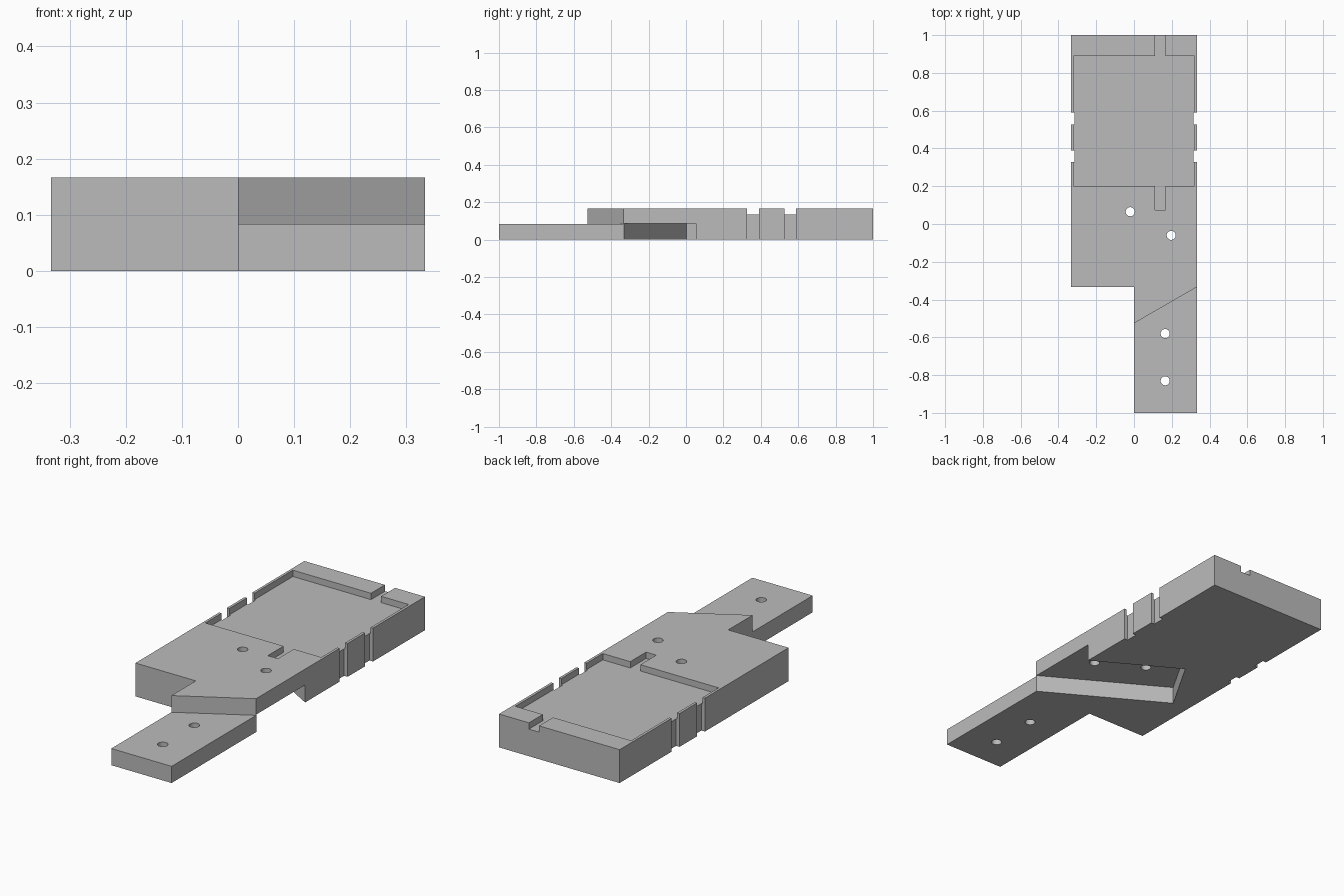
import bpy, bmesh, math
from mathutils import Vector

cube = bpy.data.objects.get("Cube")
if cube:
    bpy.data.objects.remove(cube, do_unlink=True)

W = 1 / 3            # half width of the body, full width of the arm
TOP = 1 / 6          # full thickness
STEP = TOP / 2       # thickness of the arm
FLOOR = 0.135        # tray floor height
SLOPE = math.tan(math.radians(30))
OUT = 0.1            # overshoot of cutters

grey = bpy.data.materials.new("plain grey")
grey.use_nodes = True
grey.diffuse_color = (0.5, 0.5, 0.5, 1)
grey.node_tree.nodes["Principled BSDF"].inputs["Base Color"].default_value = (0.5, 0.5, 0.5, 1)


def prism(name, outline, z0, z1):
    """Extrude a flat outline from z0 up to z1."""
    bm = bmesh.new()
    face = bm.faces.new([bm.verts.new((x, y, z0)) for x, y in outline])
    grown = bmesh.ops.extrude_face_region(bm, geom=[face])["geom"]
    verts = [v for v in grown if isinstance(v, bmesh.types.BMVert)]
    bmesh.ops.translate(bm, verts=verts, vec=(0, 0, z1 - z0))
    bmesh.ops.recalc_face_normals(bm, faces=bm.faces)
    mesh = bpy.data.meshes.new(name)
    bm.to_mesh(mesh)
    bm.free()
    mesh.materials.append(grey)
    obj = bpy.data.objects.new(name, mesh)
    bpy.context.collection.objects.link(obj)
    return obj


def box(x0, x1, y0, y1):
    return [(x0, y0), (x1, y0), (x1, y1), (x0, y1)]


def cut(target, outline, z0, z1):
    """Subtract a prism from the target and discard the cutter."""
    cutter = prism("cutter", outline, z0, z1)
    cutter.hide_render = True
    mod = target.modifiers.new("cut", 'BOOLEAN')
    mod.operation = 'DIFFERENCE'
    mod.solver = 'EXACT'
    mod.object = cutter
    bpy.context.view_layer.objects.active = target
    bpy.ops.object.modifier_apply(modifier=mod.name)
    bpy.data.objects.remove(cutter, do_unlink=True)


# Block with a narrow arm at the front
body = prism("tray_body_with_arm",
             [(-W, -W), (0, -W), (0, -1), (W, -1), (W, 1), (-W, 1)], 0, TOP)

# Arm lowered in front of a slanted shoulder
cut(body, [(-OUT, -W - (W + OUT) * SLOPE), (-OUT, -1 - OUT), (W + OUT, -1 - OUT),
           (W + OUT, -W + OUT * SLOPE)], STEP, TOP + OUT)

# Slanted socket underneath, open on the left side, as wide as the arm
along = Vector((math.cos(math.radians(-30)), math.sin(math.radians(-30))))
across = Vector((-along.y, along.x))
corner = Vector((W, -W + 0.002)) - along * 2 * W
mouth = corner + along * (2 * W + 0.3)
cut(body, [corner, mouth, mouth + across * W, corner + across * W], -OUT, 0.087)

# Shallow tray with a cable channel at each end
x, y0, y1, c0, c1 = 0.32, 0.2, 0.89, 0.112, 0.168
cut(body, [(-x, y0), (c0, y0), (c0, 0.075), (c1, 0.075), (c1, y0), (x, y0),
           (x, y1), (c1, y1), (c1, 1 + OUT), (c0, 1 + OUT), (c0, y1), (-x, y1)],
    FLOOR, TOP + OUT)

# Two upright grooves on each side
for side in (-1, 1):
    for y in (0.358, 0.558):
        xs = sorted((side * 0.314, side * (W + OUT)))
        cut(body, box(*xs, y - 0.031, y + 0.031), -OUT, TOP + OUT)

# Screw holes
for hx, hy in ((-0.02, 0.065), (0.197, -0.06), (0.165, -0.58), (0.165, -0.83)):
    ring = [(hx + 0.024 * math.cos(a * math.tau / 32),
             hy + 0.024 * math.sin(a * math.tau / 32)) for a in range(32)]
    cut(body, ring, -OUT, TOP + OUT)

bpy.ops.object.select_all(action='DESELECT')
body.select_set(True)
bpy.context.view_layer.objects.active = body
bpy.ops.object.shade_smooth_by_angle(angle=math.radians(30))
